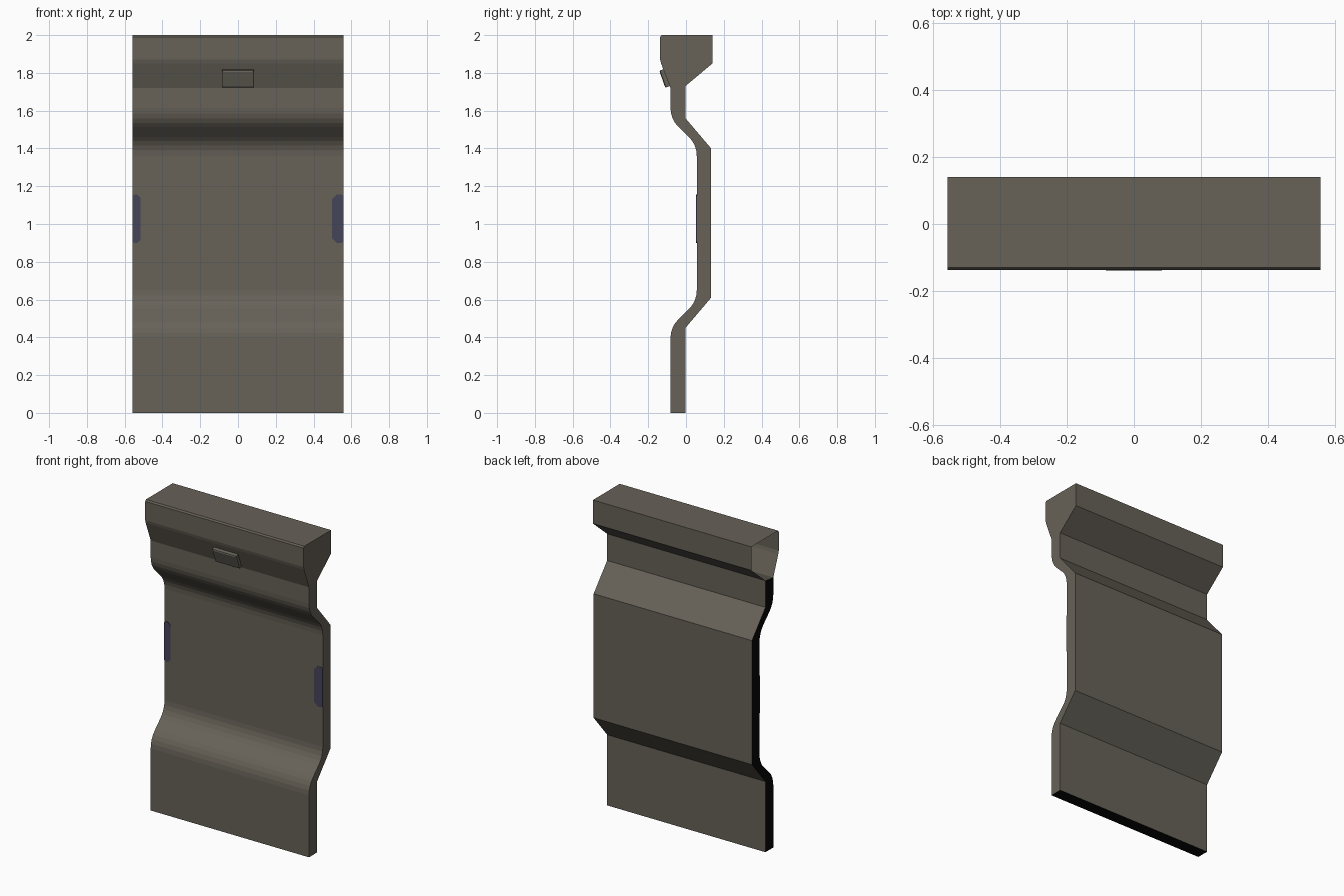
import bpy, bmesh, math
from mathutils import Vector

if "Cube" in bpy.data.objects:
    bpy.data.objects.remove(bpy.data.objects["Cube"])

HALF = 0.558  # half width of the wall panel


def material(name, rgb):
    m = bpy.data.materials.new(name)
    m.diffuse_color = (*rgb, 1)
    m.use_nodes = True
    m.node_tree.nodes["Principled BSDF"].inputs["Base Color"].default_value = m.diffuse_color
    return m


METAL = material("warm grey metal", (0.135, 0.122, 0.098))
PURPLE = material("dusky purple", (0.062, 0.058, 0.1))
BLACK = material("black", (0.002, 0.002, 0.002))


def make(name, verts, faces, mats, indices=None):
    me = bpy.data.meshes.new(name)
    me.from_pydata(verts, [], faces)
    for m in mats:
        me.materials.append(m)
    if indices:
        for p, i in zip(me.polygons, indices):
            p.material_index = i
    ob = bpy.data.objects.new(name, me)
    bpy.context.collection.objects.link(ob)
    return ob


def fillet(points, size, steps=4):
    """Round the inner corners of an open polyline."""
    pts = [Vector(p) for p in points]
    out = [pts[0]]
    for a, b, c in zip(pts, pts[1:], pts[2:]):
        p = b + (a - b).normalized() * size
        q = b + (c - b).normalized() * size
        for k in range(steps + 1):
            t = k / steps
            out.append(p * (1 - t) ** 2 + b * 2 * t * (1 - t) + q * t * t)
    out.append(pts[-1])
    return out


# Wall panel: side profile (y, z), counter-clockwise seen from +x
back = [(-0.003, 0), (-0.003, 0.45), (0.133, 0.61), (0.133, 1.40),
        (-0.003, 1.56), (-0.003, 1.73)]
head = [(0.14, 1.85), (0.14, 2.0), (-0.13, 2.0), (-0.137, 1.99),
        (-0.137, 1.87), (-0.132, 1.85)]
front = fillet([(-0.082, 1.72), (-0.082, 1.555), (0.057, 1.42),
                (0.057, 0.59), (-0.082, 0.455), (-0.082, 0)], 0.06)
prof = [Vector(p) for p in back + head] + front
n = len(prof)
verts = [(s * HALF, p.x, p.y) for s in (-1, 1) for p in prof]
faces, idx = [], []
for i in range(n):
    j = (i + 1) % n
    faces.append((i, j, n + j, n + i))
    idx.append(1 if i == n - 1 else 0)      # dark underside
faces.append(tuple(range(n, 2 * n)))        # right end
idx.append(0)
# left end: dark on the thin sheet, open at the top beam
faces.append(tuple(i for i in reversed(range(n)) if prof[i].y < 1.735))
idx.append(1)
make("wall_panel", verts, faces, [METAL, BLACK], idx)

# Small raised plate on the sloped front of the top beam
low, high = Vector((-0.085, 1.73)), Vector((-0.117, 1.82))
along = (high - low).normalized()
out = Vector((-along.y, along.x))
pv = []
for depth, inset in ((-0.004, 0), (0.022, 0), (0.026, 0.006)):
    a = low + along * inset + out * depth
    b = high - along * inset + out * depth
    w = 0.085 - inset
    pv += [(-w, a.x, a.y), (w, a.x, a.y), (w, b.x, b.y), (-w, b.x, b.y)]
pf = [(8, 9, 10, 11), (3, 2, 1, 0)]
for r in (0, 4):
    for k in range(4):
        pf.append((r + k, r + (k + 1) % 4, r + 4 + (k + 1) % 4, r + 4 + k))
make("raised_plate", pv, pf, [METAL])


# Purple side marks on the recessed front: thin plates with clipped inner corners
def mark(name, x0, x1, c0, c1):
    z0, z1 = 0.9, 1.155
    o = [(x0 + c0, z0), (x1 - c1, z0), (x1, z0 + c1), (x1, z1 - c1),
         (x1 - c1, z1), (x0 + c0, z1), (x0, z1 - c0), (x0, z0 + c0)]
    v = [(x, y, z) for y in (0.054, 0.0575) for x, z in o]
    f = [tuple(range(8)), tuple(reversed(range(8, 16)))]
    f += [(k, k + 8, (k + 1) % 8 + 8, (k + 1) % 8) for k in range(8)]
    make(name, v, f, [PURPLE])


mark("left_mark", -HALF, -0.515, 0.008, 0.018)
mark("right_mark", 0.497, HALF, 0.025, 0.008)
